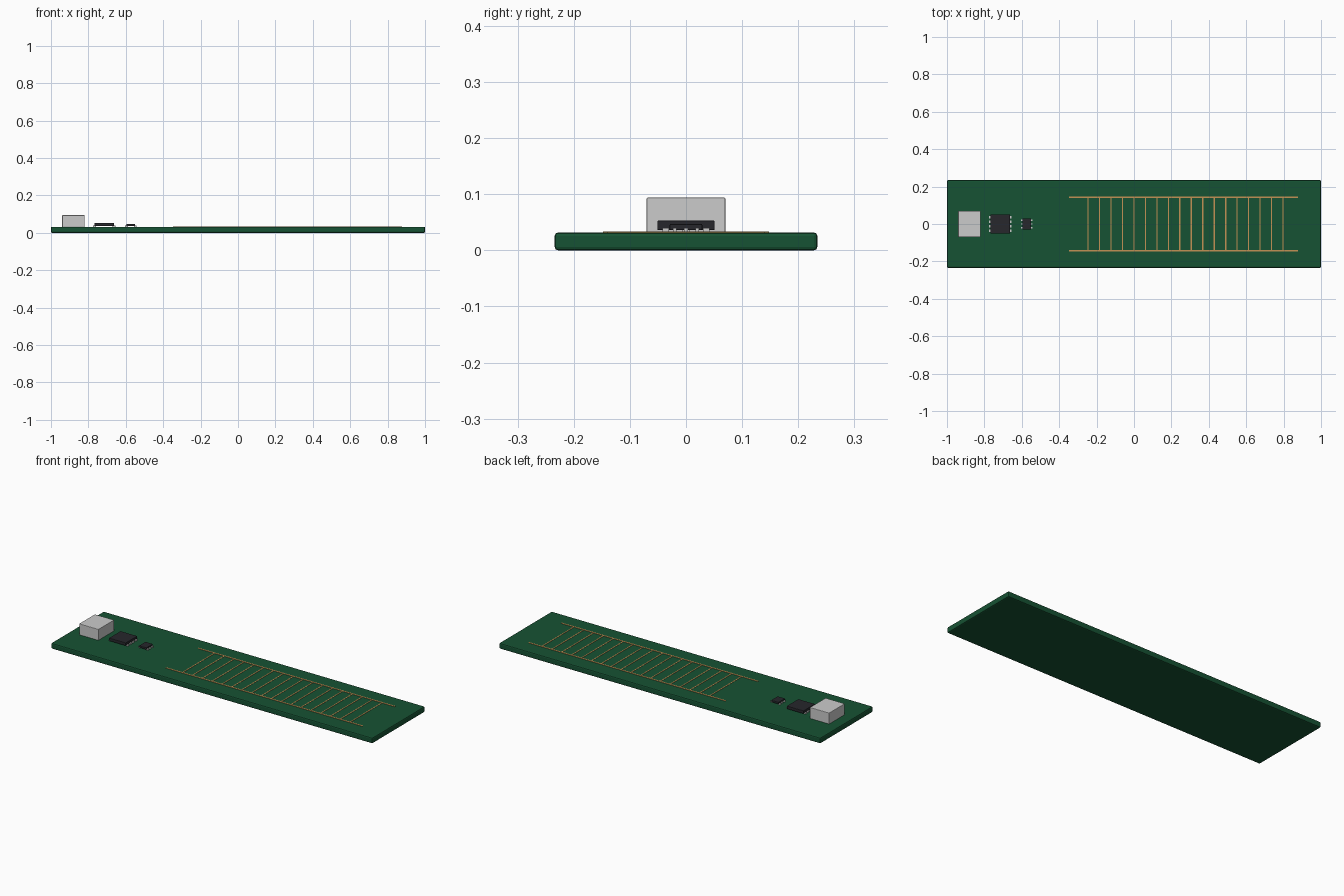
import bpy

if "Cube" in bpy.data.objects:
    bpy.data.objects.remove(bpy.data.objects["Cube"])


def material(name, rgb):
    m = bpy.data.materials.new(name)
    m.diffuse_color = (*rgb, 1)
    m.use_nodes = True
    m.node_tree.nodes["Principled BSDF"].inputs["Base Color"].default_value = m.diffuse_color
    return m


GREEN = material("board_green", (0.008, 0.085, 0.033))
COPPER = material("copper", (0.55, 0.29, 0.09))
BLACK = material("chip_black", (0.02, 0.02, 0.025))
METAL = material("metal", (0.55, 0.57, 0.57))


def box(name, x, y, z, mat, bevel=0, segments=2):
    """Box from (min, max) ranges on each axis."""
    bpy.ops.mesh.primitive_cube_add(size=1, location=[(a + b) / 2 for a, b in (x, y, z)])
    o = bpy.context.object
    o.name = name
    o.scale = [b - a for a, b in (x, y, z)]
    bpy.ops.object.transform_apply(location=False, rotation=False, scale=True)
    o.data.materials.append(mat)
    if bevel:
        m = o.modifiers.new("bevel", "BEVEL")
        m.width, m.segments = bevel, segments
    return o


TOP = 0.032

# Circuit board
box("circuit_board", (-1, 1), (-0.234, 0.234), (0, TOP), GREEN, 0.006)

# Metal connector shell
box("connector", (-0.94, -0.82), (-0.07, 0.07), (TOP - 0.001, 0.094), METAL, 0.002)


# Chips: dark body raised on small metal leads at both x ends
def chip(name, cx, hx, hy, z0, z1, lead, rows):
    box(name + "_body", (cx - hx, cx + hx), (-hy, hy), (z0, z1), BLACK, 0.002)
    for side in (-1, 1):
        for i, y in enumerate(rows):
            xs = sorted((cx + side * (hx - lead), cx + side * (hx + lead)))
            box(f"{name}_lead_{side}_{i}", xs, (y - hy * 0.11, y + hy * 0.11),
                (TOP - 0.001, z0 + 0.004), METAL)


chip("main_chip", -0.715, 0.052, 0.051, 0.036, 0.053, 0.007,
     [-0.036, -0.012, 0.012, 0.036])
chip("small_chip", -0.573, 0.023, 0.029, 0.036, 0.047, 0.007,
     [-0.02, 0, 0.02])

# Long sensor rails
for side, label in ((-1, "front"), (1, "back")):
    box(f"rail_{label}", (-0.348, 0.877), (side * 0.144 - 0.004, side * 0.144 + 0.004),
        (TOP - 0.001, TOP + 0.002), COPPER)

# Cross traces between the rails
for i in range(18):
    x = -0.246 + i * 1.043 / 17
    box(f"cross_trace_{i:02d}", (x - 0.003, x + 0.003), (-0.144, 0.144),
        (TOP - 0.001, TOP + 0.0015), COPPER)
